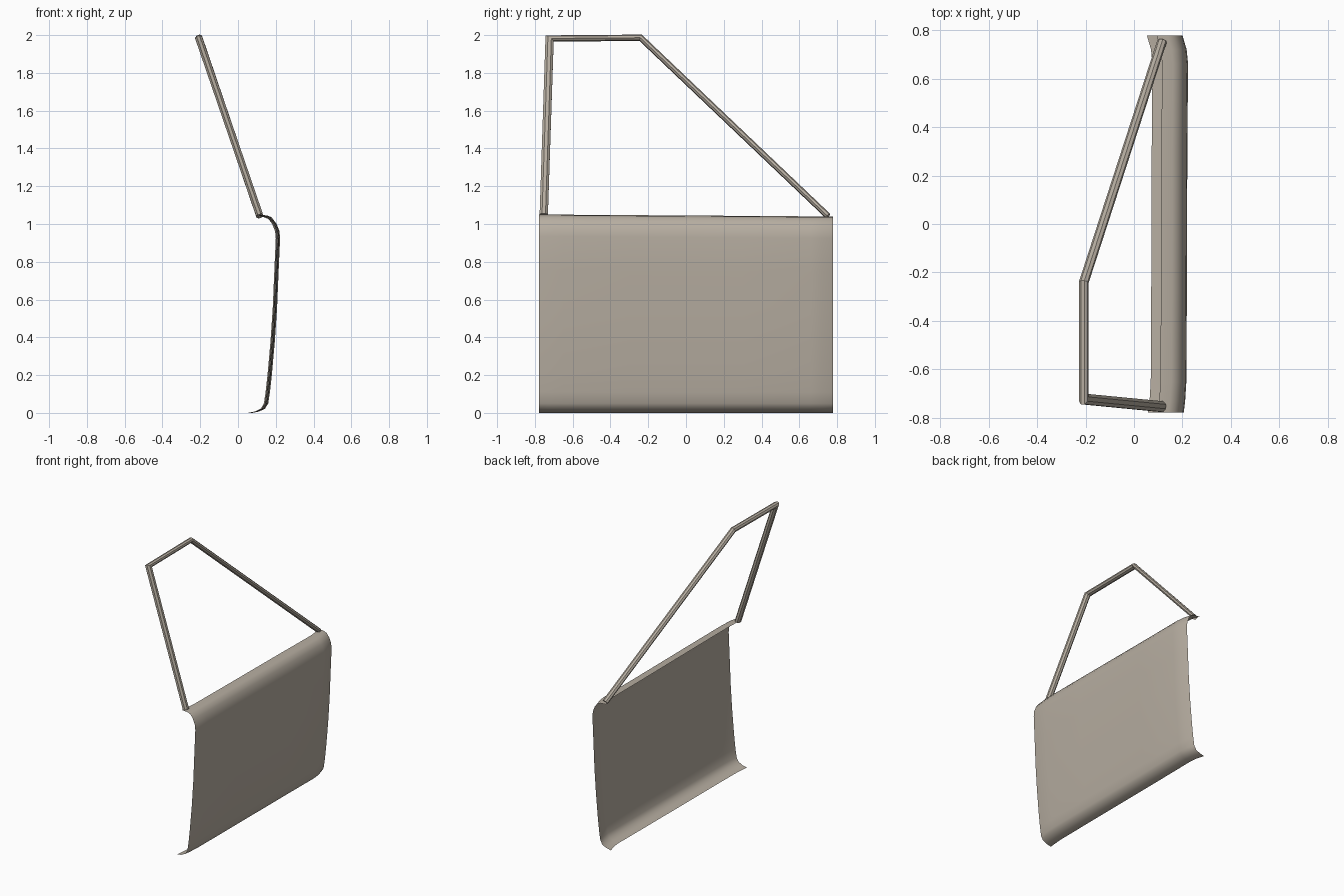
import bpy, math
from mathutils import Vector, Matrix

old = bpy.data.objects.get("Cube")
if old:
    bpy.data.objects.remove(old, do_unlink=True)

tan = bpy.data.materials.new("warm grey canvas")
tan.use_nodes = True
colour = (0.47, 0.42, 0.355, 1)
tan.diffuse_color = colour
tan.node_tree.nodes["Principled BSDF"].inputs["Base Color"].default_value = colour


def make(name, verts, faces, angle):
    mesh = bpy.data.meshes.new(name)
    mesh.from_pydata(verts, [], faces)
    mesh.materials.append(tan)
    obj = bpy.data.objects.new(name, mesh)
    bpy.context.collection.objects.link(obj)
    bpy.ops.object.select_all(action='DESELECT')
    obj.select_set(True)
    bpy.context.view_layer.objects.active = obj
    bpy.ops.object.shade_smooth_by_angle(angle=math.radians(angle))
    return obj


# Curved side panel: an (x, z) profile from lower lip to upper flange
profile = [(0.055, 0), (0.09, 0.007), (0.122, 0.022), (0.139, 0.05), (0.148, 0.11),
           (0.158, 0.2), (0.174, 0.38), (0.186, 0.56), (0.194, 0.75), (0.202, 0.93),
           (0.198, 0.967), (0.183, 1.005), (0.163, 1.032), (0.14, 1.041), (0.095, 1.045)]
# Bulge along the length as (y, outward offset)
stations = [(-0.778, 0.003), (-0.73, 0.009), (-0.65, 0.014), (-0.3, 0.016),
            (0.3, 0.018), (0.66, 0.021), (0.72, 0.015), (0.778, -0.002)]

verts = [(x + bulge, y, z - 0.0064 * y * z)
         for y, bulge in stations for x, z in profile]
n = len(profile)
faces = [(i * n + j, (i + 1) * n + j, (i + 1) * n + j + 1, i * n + j + 1)
         for i in range(len(stations) - 1) for j in range(n - 1)]
make("side_panel", verts, faces, 50)

# Carrying handle: a mitred tube through four points lying in one tilted plane
path = [Vector(p) for p in ((0.113, -0.753, 1.05), (-0.207, -0.722, 1.982),
                            (-0.207, -0.24, 1.986), (0.115, 0.752, 1.042))]
half_width = [0.022, 0.015, 0.015]
half_depth = 0.019
sides = 8
normal = (path[1] - path[0]).cross(path[3] - path[0]).normalized()
across = [normal.cross(b - a).normalized() for a, b in zip(path, path[1:])]

# In-plane offset at each point, meeting both neighbouring tube walls
offsets = [across[0] * half_width[0]]
for k in (1, 2):
    walls = Matrix((across[k - 1], across[k], normal))
    offsets.append(walls.inverted() @ Vector((half_width[k - 1], half_width[k], 0)))
offsets.append(across[2] * half_width[2])

verts = []
for point, offset in zip(path, offsets):
    for s in range(sides):
        a = 2 * math.pi * (s + 0.5) / sides
        grow = 1 / math.cos(math.pi / sides)
        verts.append(point + (offset * math.cos(a) + normal * half_depth * math.sin(a)) * grow)
faces = [(r * sides + s, r * sides + (s + 1) % sides,
          (r + 1) * sides + (s + 1) % sides, (r + 1) * sides + s)
         for r in range(3) for s in range(sides)]
faces += [tuple(range(sides))[::-1], tuple(range(3 * sides, 4 * sides))]
handle = make("carrying_handle", verts, faces, 30)

# Consistent outward normals on the closed tube
bpy.ops.object.mode_set(mode='EDIT')
bpy.ops.mesh.select_all(action='SELECT')
bpy.ops.mesh.normals_make_consistent(inside=False)
bpy.ops.object.mode_set(mode='OBJECT')
